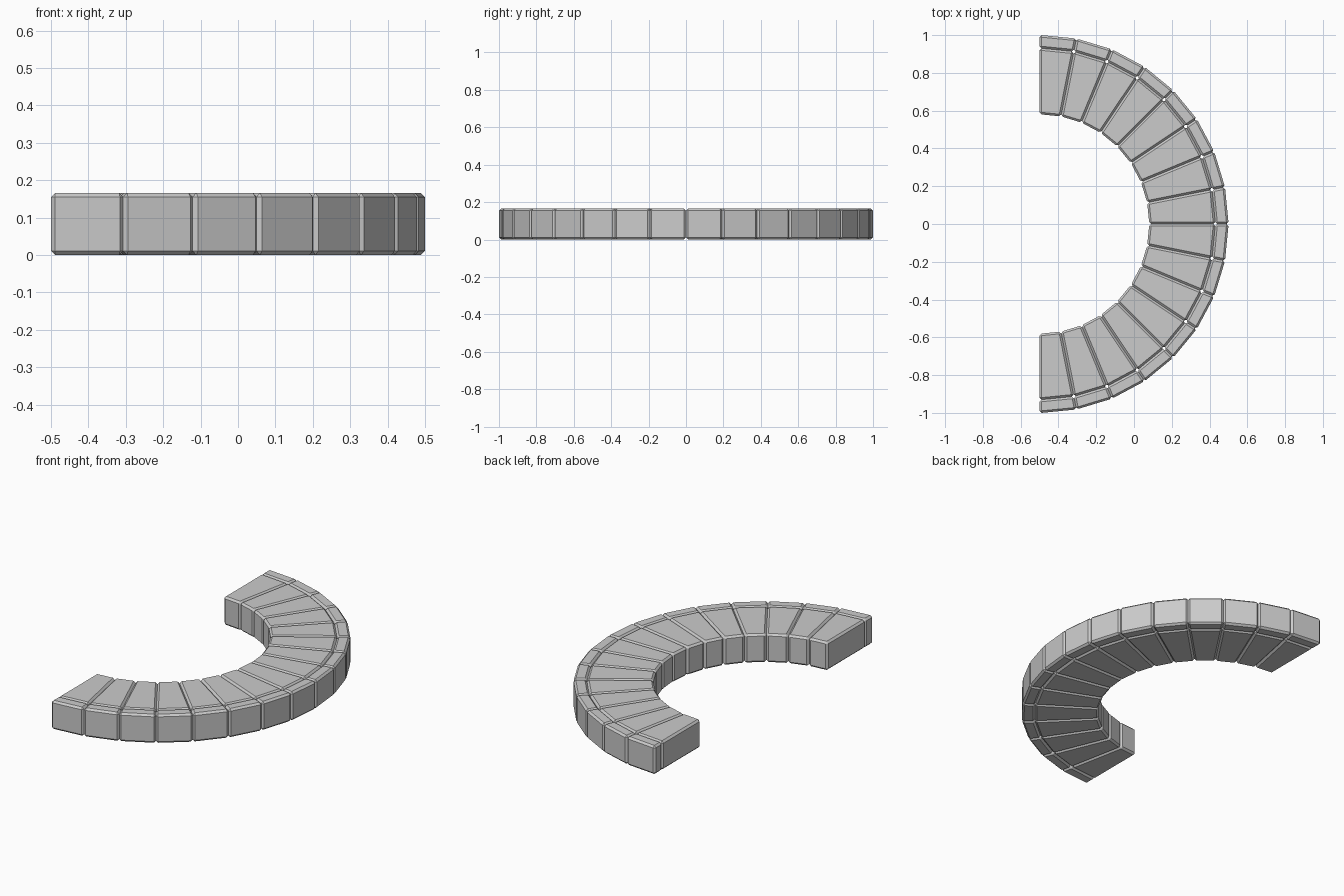
import bpy, bmesh, math

if "Cube" in bpy.data.objects:
    bpy.data.objects.remove(bpy.data.objects["Cube"])

CENTRE_X, COUNT, HEIGHT, BEVEL = -0.5, 16, 0.166, 0.011
STEP = math.pi / COUNT


def polar(r, a, z):
    return (CENTRE_X + r * math.cos(a), r * math.sin(a), z)


def wedge(name, r_in, r_out, index):
    """One chamfered straight-sided wedge of the half ring."""
    a = -math.pi / 2 + index * STEP
    b = a + STEP
    bm = bmesh.new()
    base = [bm.verts.new(polar(r, t, 0))
            for r, t in ((r_in, a), (r_out, a), (r_out, b), (r_in, b))]
    face = bm.faces.new(base)
    ext = bmesh.ops.extrude_face_region(bm, geom=[face])
    top = [v for v in ext["geom"] if isinstance(v, bmesh.types.BMVert)]
    bmesh.ops.translate(bm, vec=(0, 0, HEIGHT), verts=top)
    bmesh.ops.recalc_face_normals(bm, faces=bm.faces[:])
    bmesh.ops.bevel(bm, geom=bm.edges[:], offset=BEVEL, offset_type='OFFSET',
                    segments=1, profile=0.5, affect='EDGES')
    bmesh.ops.recalc_face_normals(bm, faces=bm.faces[:])
    mesh = bpy.data.meshes.new(name)
    bm.to_mesh(mesh)
    bm.free()
    bpy.context.collection.objects.link(bpy.data.objects.new(name, mesh))


for i in range(COUNT):
    # wide inner paving stone and narrow outer kerb stone
    wedge(f"paving_stone_{i + 1}", 0.581, 0.931, i)
    wedge(f"kerb_stone_{i + 1}", 0.931, 1.001, i)
